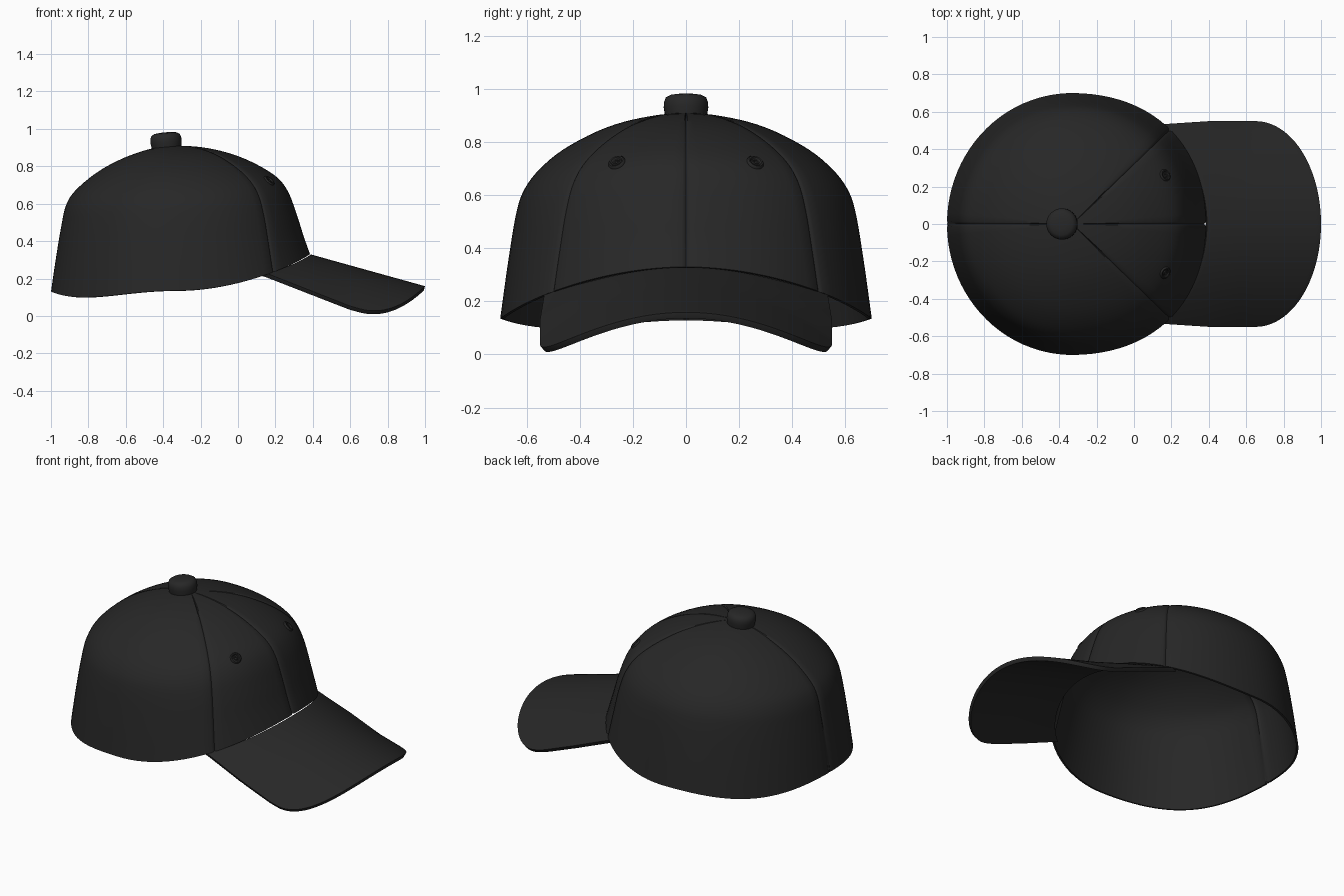
import bpy, bmesh, math
from mathutils import Vector, Matrix
from mathutils.bvhtree import BVHTree

if "Cube" in bpy.data.objects:
    bpy.data.objects.remove(bpy.data.objects["Cube"])

CX = -0.33  # crown axis

black = bpy.data.materials.new("black_fabric")
black.diffuse_color = (0.02, 0.02, 0.02, 1)
black.use_nodes = True
black.node_tree.nodes["Principled BSDF"].inputs["Base Color"].default_value = black.diffuse_color


def skin(name, rows, closed):
    """Quad skin over rows of points."""
    bm = bmesh.new()
    vs = [[bm.verts.new(p) for p in row] for row in rows]
    n = len(rows[0])
    for a, b in zip(vs, vs[1:]):
        for i in range(n if closed else n - 1):
            k = (i + 1) % n
            bm.faces.new((a[i], a[k], b[k], b[i]))
    bmesh.ops.remove_doubles(bm, verts=bm.verts, dist=1e-5)
    me = bpy.data.meshes.new(name)
    bm.to_mesh(me)
    bm.free()
    ob = bpy.data.objects.new(name, me)
    bpy.context.collection.objects.link(ob)
    me.materials.append(black)
    return ob


def finish(ob, angle=40):
    bpy.ops.object.select_all(action='DESELECT')
    ob.select_set(True)
    bpy.context.view_layer.objects.active = ob
    for m in list(ob.modifiers):
        bpy.ops.object.modifier_apply(modifier=m.name)
    bpy.ops.object.shade_smooth_by_angle(angle=math.radians(angle))


def spline(pts, t):
    """Catmull-Rom through 2D points, t in 0..1."""
    s = t * (len(pts) - 1)
    i = min(int(s), len(pts) - 2)
    f = s - i
    b, c = Vector(pts[i]), Vector(pts[i + 1])
    a = Vector(pts[i - 1]) if i else 2 * b - c
    d = Vector(pts[i + 2]) if i + 2 < len(pts) else Vector((-b.x, b.y))
    return 0.5 * (2 * b + (c - a) * f + (2 * a - 5 * b + 4 * c - d) * f * f
                  + (3 * b - a - 3 * c + d) * f ** 3)


# Crown: (radius, height) profiles at front, side and back, blended by angle
FRONT = [(.715, .33), (.68, .43), (.645, .54), (.6, .66), (.54, .74),
         (.43, .81), (.3, .865), (.15, .9), (0, .91)]
SIDE = [(.7, .135), (.67, .35), (.64, .53), (.61, .62), (.55, .70),
        (.45, .78), (.3, .855), (.15, .895), (0, .91)]
BACK = [(.67, .13), (.645, .3), (.615, .48), (.59, .59), (.54, .67),
        (.42, .77), (.28, .845), (.13, .895), (0, .91)]


def crown_point(deg, t, dip):
    th = math.radians(deg)
    c2, s2 = math.cos(th) ** 2, math.sin(2 * th) ** 2
    front = math.cos(th) > 0
    p = spline(SIDE, t).lerp(spline(FRONT if front else BACK, t), c2)
    if front:
        p.x *= 1 + 0.028 * s2
    else:
        p.y -= 0.033 * s2 * (1 - t) ** 3
    r = max(p.x, 0) * (1 - dip)
    z = 0.4 + (p.y - 0.4) * (1 - dip * t)
    return Vector((CX + r * math.cos(th), r * math.sin(th), z))


# Angles: panels between seams, with a narrow groove at every seam
SEAMS = [-44, 0, 44, 180, 316]
angles = []
for a, b in zip(SEAMS, SEAMS[1:]):
    n = max(10, int((b - a) / 4))
    angles += [(a, 0.014), (a + 0.6, 0.006)]
    angles += [(a + 1.3 + (b - a - 2.6) * i / n, 0) for i in range(n + 1)]
    angles += [(b - 0.6, 0.006)]
rows = [[crown_point(a, j / 36, d if a != 180 else d * min(1, j / 9))
         for a, d in angles] for j in range(37)]
crown = skin("crown", rows, True)
bvh = BVHTree.FromObject(crown, bpy.context.evaluated_depsgraph_get())
sol = crown.modifiers.new("thickness", 'SOLIDIFY')
sol.thickness, sol.offset = 0.012, -1
finish(crown)


# Brim: curved sheet between the crown rim and an elliptical front edge
def brim_point(u, v):
    y = 0.55 * math.sin(v * math.pi / 2)
    inner = CX + math.sqrt(0.72 ** 2 - y * y)
    outer = 0.65 + 0.35 * math.cos(v * math.pi / 2)
    x = inner + (outer - inner) * u
    k = 0.55 + 0.17 * min(1, max(0, (x - 0.15) / 0.45))
    z = 0.33 - 0.278 * (x - 0.385) - k * y * y
    return (x, y * (1 - 0.03 * max(0, (0.4 - x) / 0.25)), z)


brim = skin("brim", [[brim_point(j / 24, i / 24) for j in range(25)]
                     for i in range(-24, 25)], False)
sol = brim.modifiers.new("thickness", 'SOLIDIFY')
sol.thickness, sol.offset = 0.024, -1
bev = brim.modifiers.new("rounded_edge", 'BEVEL')
bev.width, bev.segments, bev.angle_limit = 0.009, 3, math.radians(50)
finish(brim)


# Lathed parts: top button and eyelets
def lathe(name, prof, matrix, n=32):
    ob = skin(name, [[matrix @ Vector((r * math.cos(2 * math.pi * i / n),
                                       r * math.sin(2 * math.pi * i / n), z))
                      for i in range(n)] for r, z in prof], True)
    finish(ob)
    return ob


lathe("top_button",
      [(0, -.02), (.075, -.02), (.079, .0), (.084, .03), (.083, .05),
       (.076, .068), (.06, .077), (.03, .081), (0, .082)],
      Matrix.Translation((-.382, 0, .9)) @ Matrix.Rotation(math.radians(-5), 4, 'Y'))

ring = [(.034, -.006), (.033, .003), (.028, .008), (.022, .007), (.018, .001),
        (.014, .0), (.011, .004), (.007, .004), (.004, -.002), (0, -.003)]
for side, tag in ((1, "left"), (-1, "right")):
    origin = Vector((CX, 0, 0.4))
    hit, normal, _, _ = bvh.ray_cast(origin, Vector((.165, .26 * side, .722)) - origin)
    if normal.dot(hit - origin) < 0:
        normal = -normal
    lathe("eyelet_" + tag, ring,
          Matrix.Translation(hit) @ normal.to_track_quat('Z', 'Y').to_matrix().to_4x4(), 20)
